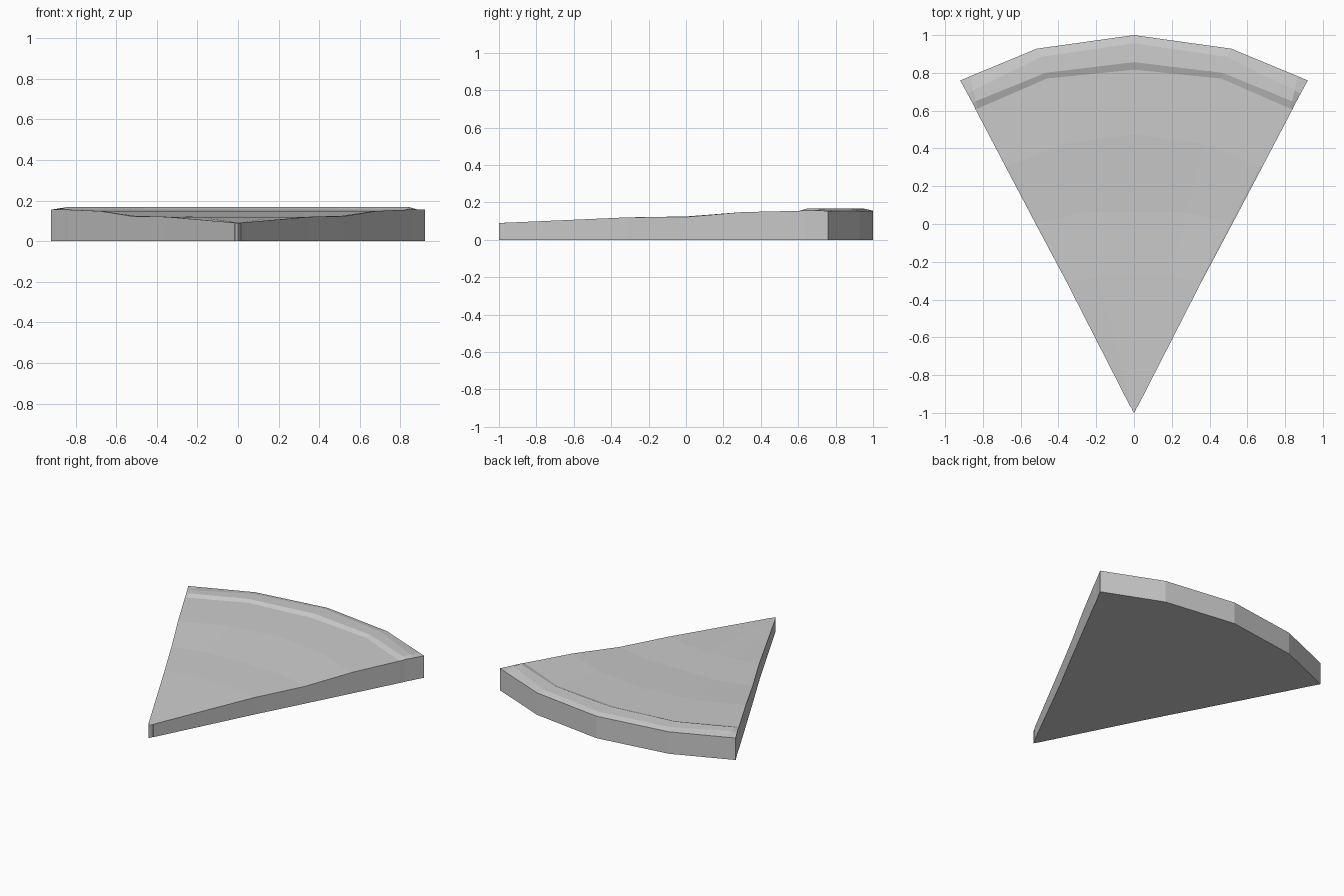
import bpy, bmesh

if "Cube" in bpy.data.objects:
    bpy.data.objects.remove(bpy.data.objects["Cube"])

# Each arc across the wedge: (side x, side y, mid x, mid y, centre y, z inside, z at cut side)
arcs = [
    (0.92, 0.76, 0.515, 0.928, 1.00, 0.155, 0.155),   # outer rim
    (0.882, 0.69, 0.490, 0.885, 0.957, 0.166, 0.156),  # crust top, outer
    (0.855, 0.64, 0.470, 0.800, 0.857, 0.168, 0.157),  # crust top, inner
    (0.838, 0.605, 0.462, 0.770, 0.817, 0.155, 0.155), # foot of crust
    (0.678, 0.30, 0.37, 0.425, 0.475, 0.148, 0.148),
    (0.52, 0.00, 0.28, 0.06, 0.06, 0.125, 0.122),
    (0.355, -0.31, 0.19, -0.28, -0.27, 0.120, 0.120),
    (0.018, -0.97, 0.009, -0.985, -1.00, 0.090, 0.091),  # blunt tip
]


def arc_points(sx, sy, mx, my, cy, z, zs, inset):
    """Seven points from left cut side to right cut side."""
    ix, iy = sx - inset * 0.9, sy + inset * 0.5
    right = [(mx, my, z), (ix, iy, z), (sx, sy, zs)]
    left = [(-x, y, h) for x, y, h in reversed(right)]
    return left + [(0, cy, z)] + right


bm = bmesh.new()
rows = []
for i, a in enumerate(arcs):
    inset = (0.03, 0.035, 0.02, 0.012, 0.012, 0.01, 0.008, 0.003)[i]
    if i == 0:
        # keep the outer rim straight between mid point and corner
        pts = arc_points(*a, 0)
        for k, s in ((1, -1), (5, 1)):
            pts[k] = (s * 0.865, 0.783, 0.155)
    else:
        pts = arc_points(*a, inset)
    rows.append([bm.verts.new(p) for p in pts])

# Top surface
for r0, r1 in zip(rows, rows[1:]):
    for k in range(6):
        bm.faces.new((r0[k], r1[k], r1[k + 1], r0[k + 1]))

# Vertical walls and flat base
loop = rows[0][:] + [r[-1] for r in rows[1:-1]] + rows[-1][::-1] + [r[0] for r in rows[-2:0:-1]]
base = [bm.verts.new((v.co.x, v.co.y, 0)) for v in loop]
n = len(loop)
for k in range(n):
    j = (k + 1) % n
    bm.faces.new((loop[k], loop[j], base[j], base[k]))
bm.faces.new(base)
bmesh.ops.recalc_face_normals(bm, faces=bm.faces)

mesh = bpy.data.meshes.new("pizza_slice")
bm.to_mesh(mesh)
bm.free()
bpy.context.collection.objects.link(bpy.data.objects.new("pizza_slice", mesh))
